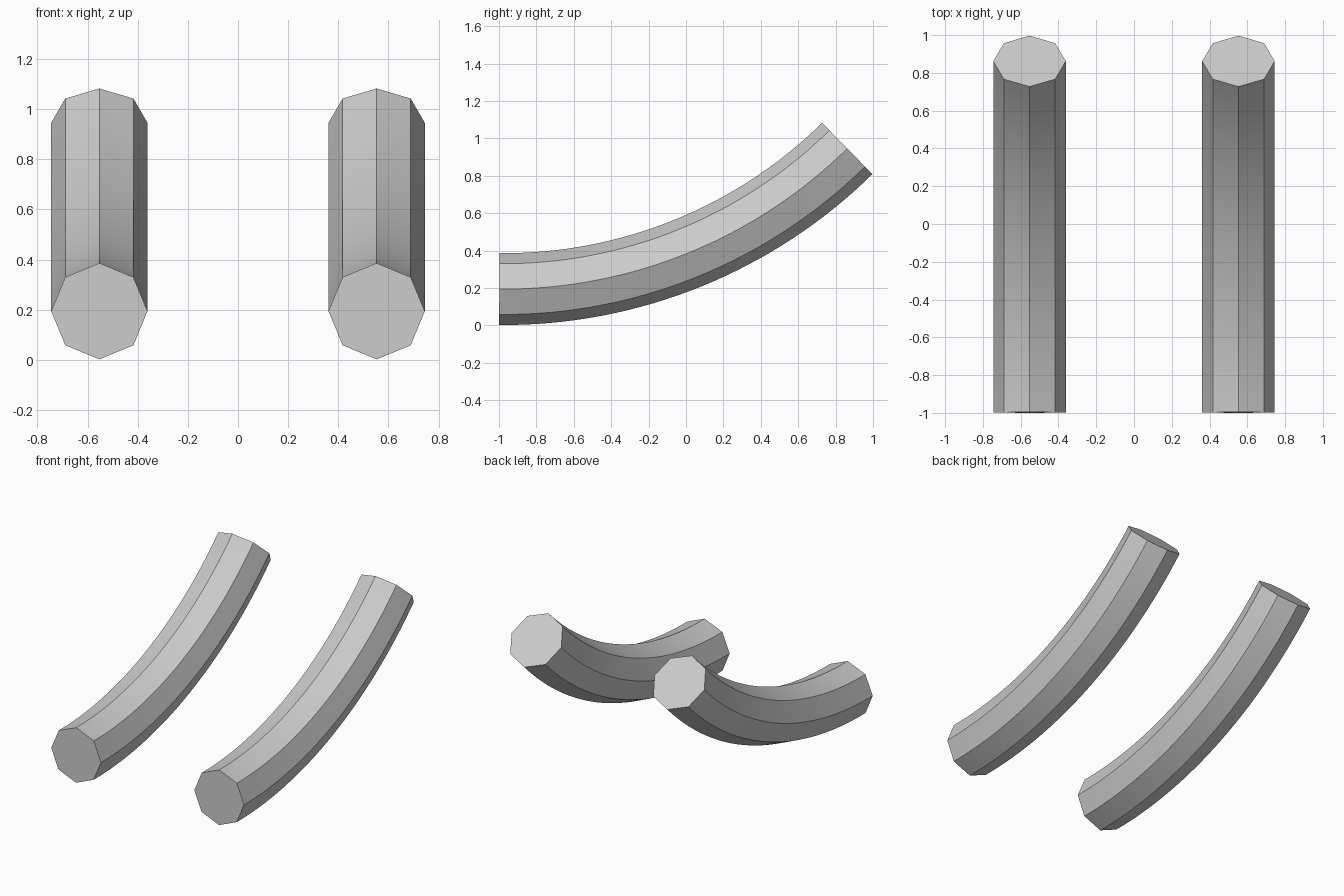
import bpy
import bmesh
from math import sin, cos, radians, pi

if "Cube" in bpy.data.objects:
    bpy.data.objects.remove(bpy.data.objects["Cube"])

SIDES, STEPS = 8, 32
TUBE_R, BEND_R = 0.192, 2.621
CENTRE_Y, CENTRE_Z = -0.975, 2.815
START, END = radians(-0.5), radians(44.5)


def curved_bar(name, x):
    """Octagonal bar swept along a 45 degree arc in the YZ plane."""
    bm = bmesh.new()
    rings = []
    for i in range(STEPS + 1):
        a = START + (END - START) * i / STEPS
        ring = []
        for k in range(SIDES):
            t = 2 * pi * k / SIDES
            r = BEND_R - TUBE_R * sin(t)
            ring.append(bm.verts.new((x + TUBE_R * cos(t),
                                      CENTRE_Y + r * sin(a),
                                      CENTRE_Z - r * cos(a))))
        rings.append(ring)
    # side walls
    for lo, hi in zip(rings, rings[1:]):
        for k in range(SIDES):
            n = (k + 1) % SIDES
            bm.faces.new((lo[k], lo[n], hi[n], hi[k]))
    # end caps
    bm.faces.new(rings[0])
    bm.faces.new(rings[-1])
    bmesh.ops.recalc_face_normals(bm, faces=bm.faces)
    mesh = bpy.data.meshes.new(name)
    bm.to_mesh(mesh)
    bm.free()
    obj = bpy.data.objects.new(name, mesh)
    bpy.context.collection.objects.link(obj)
    # smooth along the bend, sharp along the octagon edges
    bpy.ops.object.select_all(action='DESELECT')
    obj.select_set(True)
    bpy.context.view_layer.objects.active = obj
    bpy.ops.object.shade_smooth_by_angle(angle=radians(30))


# matching pair of bars
for side, x in (("left", -0.553), ("right", 0.553)):
    curved_bar(side + "_curved_bar", x)
